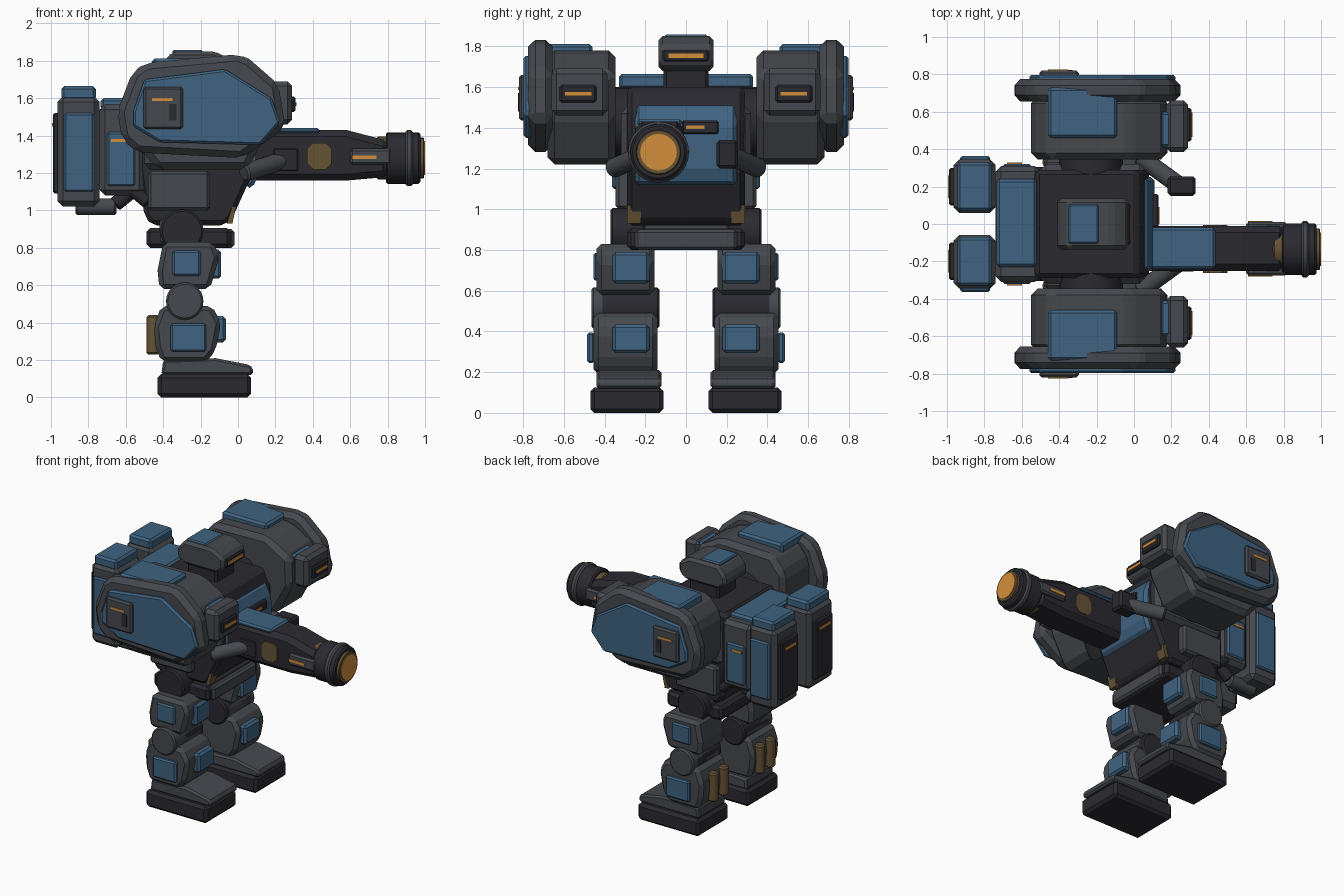
import bpy
from mathutils import Vector

if "Cube" in bpy.data.objects:
    bpy.data.objects.remove(bpy.data.objects["Cube"], do_unlink=True)


def material(name, red, green, blue):
    mat = bpy.data.materials.new(name)
    mat.use_nodes = True
    color = (red, green, blue, 1)
    mat.diffuse_color = color
    mat.node_tree.nodes["Principled BSDF"].inputs["Base Color"].default_value = color
    return mat


BLUE = material("steel_blue", .05, .125, .22)
GRAY = material("armor_gray", .06, .065, .075)
DARK = material("dark_frame", .024, .023, .03)
AMBER = material("amber_glow", .65, .28, .045)
BRONZE = material("bronze", .13, .085, .035)


def build(name, mat, verts, faces, bevel, mirror):
    mesh = bpy.data.meshes.new(name)
    mesh.from_pydata(verts, [], faces)
    mesh.materials.append(mat)
    obj = bpy.data.objects.new(name, mesh)
    bpy.context.collection.objects.link(obj)
    if bevel:
        mod = obj.modifiers.new("chamfer", "BEVEL")
        mod.width = bevel
        mod.segments = 1
        mod.limit_method = "ANGLE"
        mod.angle_limit = .4
    if mirror:
        mod = obj.modifiers.new("other_side", "MIRROR")
        mod.use_axis = (False, True, False)
    return obj


def prism(name, mat, profile, y, bevel=.02, mirror=False):
    """Extrude an outline in x and z, given clockwise, across the width y."""
    n = len(profile)
    verts = [(px, side, pz) for side in y for px, pz in profile]
    faces = [list(range(n))[::-1], list(range(n, n + n))]
    faces += [(i, (i + 1) % n, n + (i + 1) % n, n + i) for i in range(n)]
    obj = build(name, mat, verts, faces, bevel, mirror)
    import bmesh
    bm = bmesh.new()
    bm.from_mesh(obj.data)
    bmesh.ops.recalc_face_normals(bm, faces=bm.faces)
    bm.to_mesh(obj.data)
    bm.free()
    return obj


def box(name, mat, x, y, z, bevel=.015, mirror=False):
    outline = [(x[0], z[0]), (x[0], z[1]), (x[1], z[1]), (x[1], z[0])]
    return prism(name, mat, outline, y, bevel, mirror)


def rod(name, mat, start, end, radius, bevel=.01, mirror=False):
    start, end = Vector(start), Vector(end)
    bpy.ops.mesh.primitive_cylinder_add(vertices=24, radius=radius, depth=(end - start).length)
    temp = bpy.context.object
    turn = (end - start).to_track_quat("Z", "Y")
    verts = [(start + end) / 2 + turn @ v.co for v in temp.data.vertices]
    faces = [tuple(p.vertices) for p in temp.data.polygons]
    bpy.data.objects.remove(temp, do_unlink=True)
    obj = build(name, mat, verts, faces, bevel, mirror)
    bpy.ops.object.select_all(action="DESELECT")
    obj.select_set(True)
    bpy.context.view_layer.objects.active = obj
    bpy.ops.object.shade_smooth_by_angle()
    return obj


# Feet
box("foot_sole", DARK, (-.43, .07), (.11, .47), (0, .125), bevel=.02, mirror=True)
prism("foot_upper", GRAY, [(-.41, .12), (-.4, .2), (-.12, .21), (.06, .175), (.08, .16), (.08, .12)],
      (.12, .44), mirror=True)
box("toe_guard", GRAY, (-.1, .07), (.16, .39), (.13, .17), mirror=True)

# Lower legs
prism("shin", GRAY, [(-.45, .38), (-.41, .49), (-.14, .49), (-.09, .4), (-.12, .25), (-.17, .19),
                     (-.41, .19), (-.44, .27)], (.14, .455), bevel=.025, mirror=True)
box("shin_side_plate", BLUE, (-.36, -.17), (.45, .485), (.245, .395), bevel=.01, mirror=True)
box("shin_front_plate", BLUE, (-.13, -.065), (.18, .36), (.295, .435), bevel=.015, mirror=True)
rod("knee_core", DARK, (-.285, .13, .515), (-.285, .42, .515), .1, mirror=True)
rod("knee_cap", GRAY, (-.285, .16, .515), (-.285, .465, .515), .1, mirror=True)
for number, y in enumerate((.21, .33)):
    rod(f"calf_piston_{number}", BRONZE, (-.455, y, .23), (-.455, y, .44), .034, mirror=True)

# Upper legs and hips
prism("thigh", GRAY, [(-.43, .68), (-.4, .83), (-.13, .83), (-.1, .75), (-.15, .58), (-.42, .58)],
      (.155, .44), bevel=.025, mirror=True)
box("thigh_side_plate", BLUE, (-.35, -.2), (.43, .455), (.65, .785), bevel=.01, mirror=True)
box("thigh_front_plate", BLUE, (-.15, -.09), (.18, .36), (.635, .79), mirror=True)
rod("hip_joint", DARK, (-.3, .2, .89), (-.3, .37, .89), .115, mirror=True)
box("pelvis_bar", DARK, (-.49, -.04), (-.29, .29), (.8, .905), bevel=.02)
box("pelvis_front", GRAY, (-.2, -.02), (-.25, .25), (.8, .9))
box("pelvis_rear", GRAY, (-.42, -.25), (-.3, .3), (.82, .96))

# Torso
prism("torso", DARK, [(-.54, 1.25), (-.53, 1.6), (.02, 1.6), (.08, 1.45), (.07, 1.18), (-.03, .96),
                      (-.07, .92), (-.46, .92), (-.5, .97)], (-.29, .29), bevel=.025)
prism("chest_plate", BLUE, [(.04, 1.12), (.01, 1.52), (.06, 1.52), (.11, 1.42), (.11, 1.2), (.08, 1.12)],
      (-.25, .25))
box("hip_panel", GRAY, (-.48, -.15), (.27, .345), (1, 1.21), mirror=True)
box("shoulder_collar", GRAY, (-.5, .06), (.26, .32), (1.22, 1.5), bevel=.03, mirror=True)
rod("shoulder_axle", DARK, (-.23, .2, 1.43), (-.23, .4, 1.43), .17, mirror=True)
prism("waist_clip", BRONZE, [(-.06, .93), (-.03, 1.02), (-.01, 1.02), (-.03, .93)], (.22, .29),
      bevel=0, mirror=True)
box("chest_sensor", DARK, (.09, .13), (-.02, .16), (1.37, 1.435), bevel=.008)
box("chest_sensor_light", AMBER, (.12, .136), (0, .09), (1.393, 1.41), bevel=0)

# Head
box("neck", DARK, (-.34, -.1), (-.11, .11), (1.55, 1.72))
prism("head", GRAY, [(-.41, 1.72), (-.41, 1.78), (-.35, 1.85), (-.12, 1.85), (-.03, 1.8), (-.03, 1.72),
                     (-.08, 1.68), (-.36, 1.68)], (-.135, .135))
box("head_top_plate", BLUE, (-.35, -.19), (-.105, .105), (1.83, 1.858), bevel=.008)
box("visor_frame", DARK, (-.06, -.02), (-.11, .11), (1.725, 1.785), bevel=.008)
box("visor_light", AMBER, (-.04, -.013), (-.085, .085), (1.743, 1.765), bevel=0)

# Shoulder pods
prism("shoulder_body", GRAY, [(-.55, 1.36), (-.55, 1.65), (-.45, 1.77), (-.02, 1.78), (.17, 1.67),
                              (.18, 1.46), (.05, 1.22), (-.43, 1.22)], (.345, .68), bevel=.035, mirror=True)
prism("shoulder_shield", GRAY, [(-.645, 1.53), (-.565, 1.74), (-.49, 1.79), (0, 1.835), (.06, 1.81),
                                (.215, 1.675), (.255, 1.44), (.02, 1.28), (-.54, 1.31), (-.62, 1.38)],
      (.655, .775), bevel=.035, mirror=True)
prism("shield_plate", BLUE, [(-.56, 1.53), (-.5, 1.7), (-.07, 1.755), (.18, 1.6), (.225, 1.47),
                             (.12, 1.35), (-.42, 1.365), (-.56, 1.45)], (.76, .797), bevel=.012, mirror=True)
box("shield_hatch", GRAY, (-.505, -.295), (.78, .82), (1.435, 1.66), bevel=.012, mirror=True)
box("hatch_recess", DARK, (-.37, -.33), (.81, .824), (1.48, 1.57), bevel=0, mirror=True)
box("hatch_light", AMBER, (-.46, -.35), (.81, .825), (1.585, 1.6), bevel=0, mirror=True)
box("shoulder_top_plate", BLUE, (-.46, -.09), (.46, .73), (1.74, 1.812), mirror=True)
box("launcher_collar", BLUE, (.14, .2), (.41, .6), (1.48, 1.68), mirror=True)
box("launcher", GRAY, (.17, .29), (.385, .66), (1.46, 1.69), bevel=.025, mirror=True)
box("launcher_slot", DARK, (.26, .308), (.44, .62), (1.525, 1.61), bevel=.01, mirror=True)
box("launcher_light", AMBER, (.3, .313), (.465, .595), (1.558, 1.576), bevel=0, mirror=True)

# Backpack
box("pack_core", GRAY, (-.74, -.5), (-.31, .31), (1.08, 1.57), bevel=.03)
box("pack_top_plate", BLUE, (-.735, -.52), (-.23, .24), (1.54, 1.6))
box("pack_side_plate", BLUE, (-.7, -.55), (.3, .322), (1.13, 1.42), bevel=.01, mirror=True)
box("pack_side_light", AMBER, (-.68, -.6), (.31, .33), (1.365, 1.383), bevel=0, mirror=True)
box("power_cell", GRAY, (-.965, -.74), (.06, .345), (1.02, 1.61), bevel=.03, mirror=True)
box("cell_cap", BLUE, (-.945, -.76), (.07, .33), (1.59, 1.665), mirror=True)
box("cell_side_plate", BLUE, (-.93, -.77), (.33, .363), (1.1, 1.52), bevel=.01, mirror=True)
box("cell_rear_panel", DARK, (-.99, -.95), (.1, .3), (1.09, 1.52), bevel=.01, mirror=True)
box("cell_rear_light", AMBER, (-.994, -.98), (.14, .26), (1.45, 1.468), bevel=0, mirror=True)
rod("exhaust_pipe", GRAY, (-.87, .2, 1.02), (-.65, .2, 1.02), .045, mirror=True)
rod("exhaust_elbow", DARK, (-.66, .2, 1.03), (-.5, .2, 1.16), .04, mirror=True)
rod("side_hose", DARK, (-.61, .27, 1.15), (-.48, .27, 1.04), .035, mirror=True)

# Small forward arms
rod("fore_arm", GRAY, (.03, .36, 1.2), (.25, .2, 1.27), .048, mirror=True)
box("fore_arm_grip", DARK, (.18, .33), (.15, .255), (1.2, 1.34), mirror=True)

# Main cannon
MID_Y, MID_Z = -.135, 1.28
prism("cannon_body", DARK, [(.05, 1.16), (.05, 1.43), (.58, 1.43), (.81, 1.37), (.81, 1.18), (.58, 1.16)],
      (-.25, -.01), bevel=.035)
box("cannon_top_plate", BLUE, (.08, .435), (-.24, -.02), (1.41, 1.442), bevel=.012)
prism("cannon_side_badge", BRONZE, [(.37, 1.25), (.37, 1.33), (.4, 1.36), (.47, 1.36), (.5, 1.33),
                                    (.5, 1.25), (.47, 1.22), (.4, 1.22)], (-.262, -.005), bevel=0)
box("cannon_rail", GRAY, (.6, .82), (-.275, .01), (1.245, 1.33), bevel=.012)
box("cannon_rail_light", AMBER, (.61, .74), (-.281, .016), (1.276, 1.295), bevel=0)


def barrel(name, mat, x, radius, bevel=.01):
    rod(name, mat, (x[0], MID_Y, MID_Z), (x[1], MID_Y, MID_Z), radius, bevel)


barrel("barrel_collar", BRONZE, (.74, .8), .115)
barrel("muzzle", DARK, (.79, .975), .138)
barrel("muzzle_ring", GRAY, (.895, .935), .15)
barrel("muzzle_lip", BRONZE, (.96, .995), .11, bevel=.004)
barrel("muzzle_glow", AMBER, (.97, 1), .09, bevel=0)
